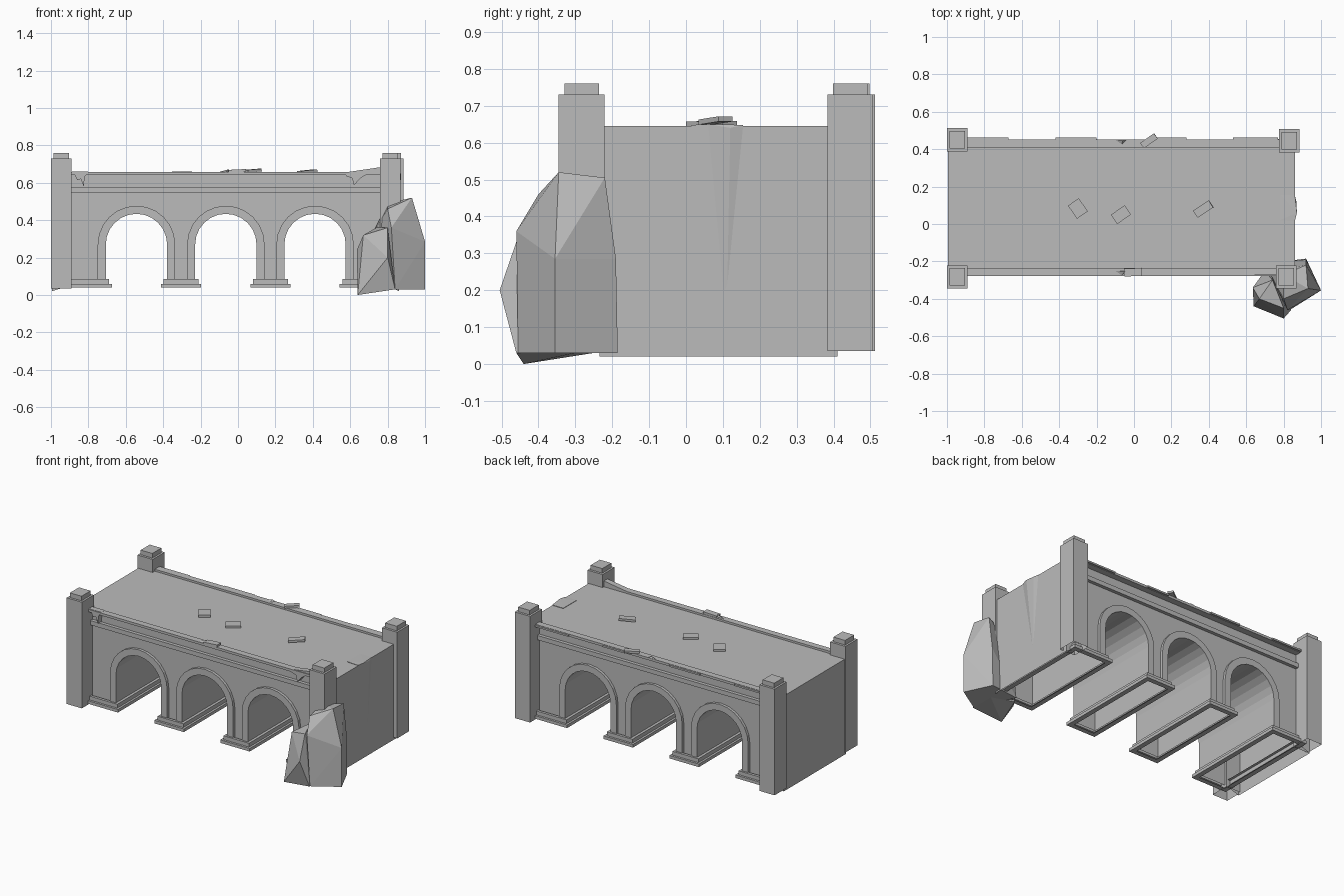
import bpy, bmesh, math
from mathutils import Matrix, Vector

cube = bpy.data.objects.get("Cube")
if cube:
    bpy.data.objects.remove(cube)

stone = bpy.data.materials.new("grey_stone")
stone.use_nodes = True
GREY = (0.5, 0.5, 0.5, 1)
stone.diffuse_color = GREY
stone.node_tree.nodes["Principled BSDF"].inputs["Base Color"].default_value = GREY

FRONT, BACK = -0.235, 0.41          # wall planes
MID = (FRONT + BACK) / 2
LEFT, RIGHT, DECK = -0.995, 0.86, 0.645
ARCHES = (-0.543, -0.065, 0.412)    # arch centres
SPRING, INNER, OUTER = 0.27, 0.164, 0.207


def finish(name, bm, normals=True):
    if normals:
        bmesh.ops.recalc_face_normals(bm, faces=bm.faces)
    mesh = bpy.data.meshes.new(name)
    bm.to_mesh(mesh)
    bm.free()
    mesh.materials.append(stone)
    obj = bpy.data.objects.new(name, mesh)
    bpy.context.collection.objects.link(obj)
    return obj


def drop_bottom(bm, limit):
    bmesh.ops.recalc_face_normals(bm, faces=bm.faces)
    low = [f for f in bm.faces if f.normal.z < -0.5 and f.calc_center_median().z < limit]
    bmesh.ops.delete(bm, geom=low, context="FACES")


def extrude_y(name, outline, y0, y1, open_below=None):
    """Extrude an (x, z) outline along y."""
    bm = bmesh.new()
    face = bm.faces.new([bm.verts.new((x, y0, z)) for x, z in outline])
    new = bmesh.ops.extrude_face_region(bm, geom=[face], use_keep_orig=True)["geom"]
    bmesh.ops.translate(bm, vec=(0, y1 - y0, 0),
                        verts=[v for v in new if isinstance(v, bmesh.types.BMVert)])
    if open_below is not None:
        drop_bottom(bm, open_below)
    return finish(name, bm, open_below is None)


def box(name, x, y, z, open_below=None):
    return extrude_y(name, [(x[0], z[0]), (x[1], z[0]), (x[1], z[1]), (x[0], z[1])],
                     y[0], y[1], open_below)


def arch_line(cx, radius, foot, steps=12):
    """Points up, over and down an arch, left to right."""
    curve = [(cx - radius * math.cos(math.pi * i / steps),
              SPRING + radius * math.sin(math.pi * i / steps)) for i in range(steps + 1)]
    return [(cx - radius, foot)] + curve + [(cx + radius, foot)]


def hull(name, points):
    bm = bmesh.new()
    for p in points:
        bm.verts.new(p)
    result = bmesh.ops.convex_hull(bm, input=bm.verts)
    inside = [v for v in result["geom_interior"] if isinstance(v, bmesh.types.BMVert)]
    bmesh.ops.delete(bm, geom=inside, context="VERTS")
    return finish(name, bm)


def slab(name, centre, size, turn, tilt=0):
    bm = bmesh.new()
    bmesh.ops.create_cube(bm, size=1)
    matrix = (Matrix.Translation(centre) @ Matrix.Rotation(math.radians(turn), 4, "Z")
              @ Matrix.Rotation(math.radians(tilt), 4, "Y") @ Matrix.Diagonal((*size, 1)))
    bmesh.ops.transform(bm, matrix=matrix, verts=bm.verts)
    return finish(name, bm)


# Bridge body: hollow shell with three tunnels, open underneath
outline = [(LEFT, 0.02), (-0.9, 0.05)]
for cx in ARCHES:
    outline += arch_line(cx, INNER, 0.05)
outline += [(0.8, 0.05), (RIGHT, 0.02), (RIGHT, DECK), (LEFT, DECK)]
extrude_y("bridge_body", outline, FRONT, BACK, 0.1)

# Raised arch surrounds, cornice and deck lip on both sides
for side, wall, out in (("front", FRONT, -1), ("back", BACK, 1)):
    for i, cx in enumerate(ARCHES):
        ring = arch_line(cx, OUTER, 0.08) + arch_line(cx, INNER, 0.08)[::-1]
        extrude_y(f"{side}_arch_surround_{i + 1}", ring, wall, wall + out * 0.018)
    box(f"{side}_moulding", (-0.9, 0.78), (wall, wall + out * 0.022), (0.548, 0.577))
    box(f"{side}_deck_lip", (-0.9, 0.78), (wall, wall + out * 0.042), (0.642, 0.658))

# Stepped hollow plinths running the full depth under each pier
piers = [(-0.9, ARCHES[0] - INNER)]
piers += [(a + INNER, b - INNER) for a, b in zip(ARCHES, ARCHES[1:])]
piers += [(ARCHES[2] + INNER, 0.8)]
for i, (x0, x1) in enumerate(piers):
    bm = bmesh.new()
    loops = []
    for grow, z in ((0, 0.04), (0.032, 0.04), (0.032, 0.06), (0.018, 0.06),
                    (0.018, 0.085), (0, 0.085)):
        a, b = x0 - grow, x1 + grow
        c, d = FRONT - 0.012 - grow, BACK + 0.012 + grow
        loops.append([bm.verts.new((x, y, z)) for x, y in ((a, c), (b, c), (b, d), (a, d))])
    for low, high in zip(loops, loops[1:]):
        for k in range(4):
            n = (k + 1) % 4
            bm.faces.new((low[k], low[n], high[n], high[k]))
    finish(f"plinth_{i + 1}", bm, False)

# Corner pillars with square caps
for name, cx, cy in (("front_right", -0.945, -0.283), ("back_right", -0.945, 0.45),
                     ("front_left", 0.814, -0.283), ("back_left", 0.83, 0.445)):
    for part, hx, hy, z in (("pillar", 0.055, 0.062, (0.035, 0.73)),
                            ("pillar_cap", 0.042, 0.047, (0.73, 0.76))):
        box(f"{name}_{part}", (cx - hx, cx + hx), (cy - hy, cy + hy), z, 0.1)

# Boulder against the front left pillar
hull("boulder_tall", [
    (0.84, -0.455, 0.03), (1, -0.355, 0.03), (0.92, -0.185, 0.03), (0.72, -0.21, 0.03),
    (1, -0.355, 0.285), (0.92, -0.19, 0.285), (0.82, -0.46, 0.36), (0.72, -0.25, 0.33),
    (0.93, -0.345, 0.52), (0.92, -0.22, 0.505), (0.8, -0.27, 0.49), (0.8, -0.4, 0.46)])
hull("boulder_low", [
    (0.64, -0.44, 0), (0.84, -0.46, 0.03), (0.8, -0.505, 0.2), (0.635, -0.34, 0.24),
    (0.67, -0.4, 0.32), (0.8, -0.45, 0.36), (0.74, -0.3, 0.36), (0.7, -0.25, 0.03),
    (0.84, -0.3, 0.03), (0.65, -0.32, 0.05)])

# Loose slabs on the deck and along the lips
slab("loose_slab_1", (-0.3, 0.083, 0.652), (0.07, 0.085, 0.014), 35)
slab("loose_slab_2", (-0.07, 0.05, 0.651), (0.09, 0.06, 0.012), 35)
slab("loose_slab_3", (0.37, 0.08, 0.66), (0.1, 0.045, 0.014), 33, -5)
slab("back_lip_slab", (0.08, 0.445, 0.665), (0.09, 0.035, 0.014), 35, -4)
slab("front_lip_slab", (-0.005, -0.258, 0.664), (0.095, 0.042, 0.014), 2, -3)
hull("front_lip_chip", [(-0.1, -0.25, 0.658), (-0.04, -0.25, 0.658), (-0.065, -0.275, 0.658),
                        (-0.05, -0.255, 0.672)])
hull("back_lip_chip", [(-0.1, 0.45, 0.658), (-0.04, 0.45, 0.658), (-0.065, 0.427, 0.658),
                       (-0.06, 0.445, 0.668)])

# Thin worn strips on the outer edge of the back lip
for i, (x0, x1) in enumerate(((-0.89, -0.67), (-0.42, -0.2), (0.12, 0.28), (0.53, 0.77))):
    box(f"back_lip_strip_{i + 1}", (x0, x1), (0.45, 0.462), (0.645, 0.656))

# Broken lumps at the ends of the front cornice
extrude_y("front_right_break", [(-0.89, 0.66), (-0.8, 0.66), (-0.82, 0.63), (-0.825, 0.58),
                                (-0.84, 0.62), (-0.86, 0.615), (-0.875, 0.645)], FRONT, -0.272)
extrude_y("front_left_break", [(0.57, 0.655), (0.76, 0.683), (0.76, 0.645), (0.68, 0.64),
                               (0.65, 0.62), (0.62, 0.585), (0.61, 0.625), (0.58, 0.635)],
          FRONT, -0.272)

# Long wedge bulging from the left end wall
hull("end_wall_wedge", [(0.78, 0.02, 0.648), (0.78, 0.155, 0.648), (0.86, 0.015, 0.648),
                        (0.86, 0.155, 0.648), (0.871, 0.06, 0.65), (0.868, 0.12, 0.64),
                        (0.858, 0.11, 0.11)])
